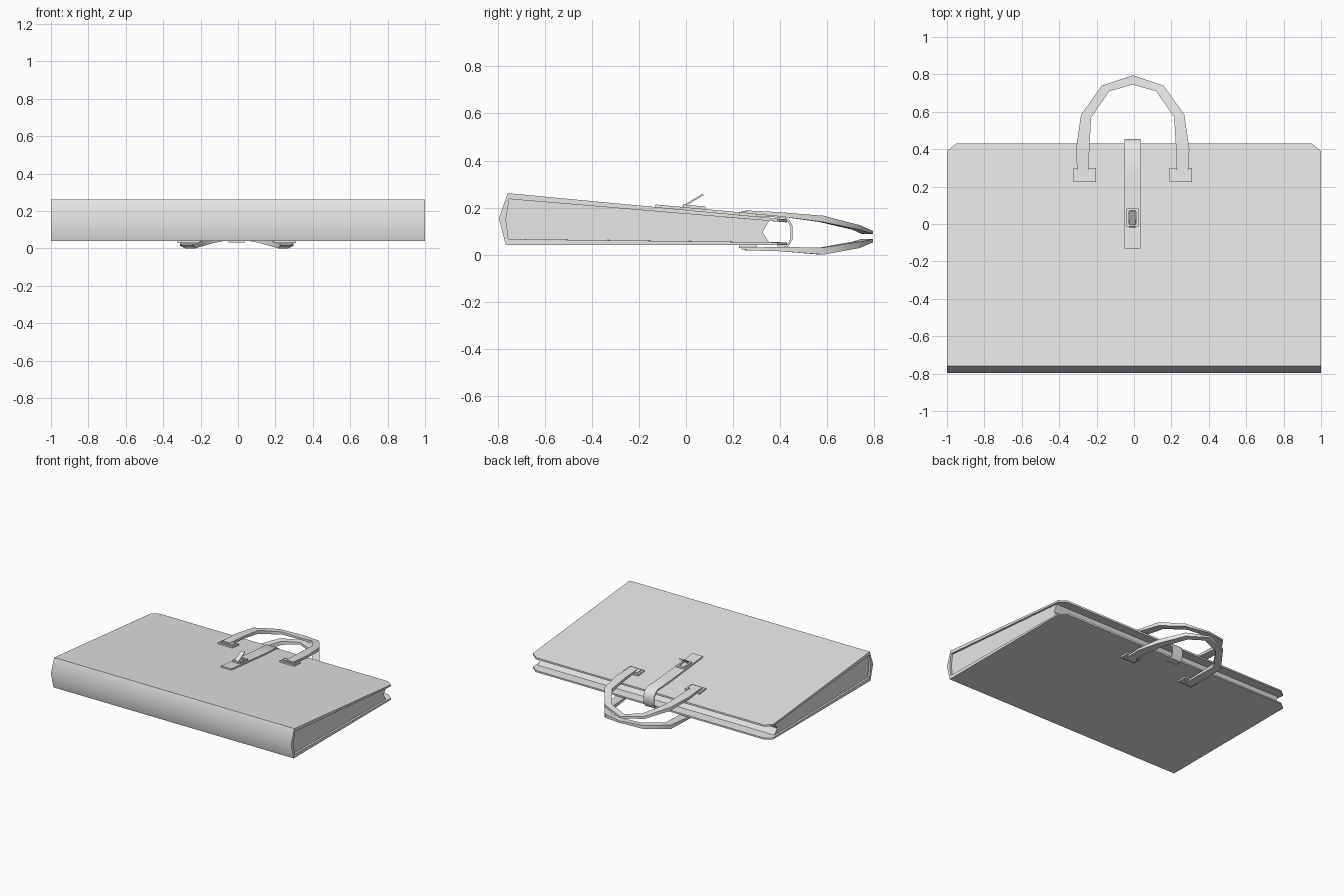
import bpy, bmesh, math

if "Cube" in bpy.data.objects:
    bpy.data.objects.remove(bpy.data.objects["Cube"], do_unlink=True)

grey = bpy.data.materials.new("plain_grey")
grey.use_nodes = True
grey.diffuse_color = (0.8, 0.8, 0.8, 1)
grey.node_tree.nodes["Principled BSDF"].inputs["Base Color"].default_value = (0.8, 0.8, 0.8, 1)


def loft(name, rings):
    """Skin closed rings of points in order and cap both ends."""
    bm = bmesh.new()
    loops = [[bm.verts.new(p) for p in ring] for ring in rings]
    for a, b in zip(loops, loops[1:]):
        for i in range(len(a)):
            j = (i + 1) % len(a)
            bm.faces.new((a[i], a[j], b[j], b[i]))
    bm.faces.new(loops[0])
    bm.faces.new(loops[-1])
    bmesh.ops.recalc_face_normals(bm, faces=bm.faces)
    mesh = bpy.data.meshes.new(name)
    bm.to_mesh(mesh)
    bm.free()
    obj = bpy.data.objects.new(name, mesh)
    bpy.context.collection.objects.link(obj)
    mesh.materials.append(grey)
    bpy.ops.object.select_all(action='DESELECT')
    obj.select_set(True)
    bpy.context.view_layer.objects.active = obj
    bpy.ops.object.shade_smooth_by_angle(angle=math.radians(40))
    return obj


def prism(name, profile, x0, x1):
    return loft(name, [[(x, y, z) for y, z in profile] for x in (x0, x1)])


def lid(y):
    return 0.261 - 0.0937 * (y + 0.758)


def base(y):
    return 0.04


def slab(name, x0, x1, y0, y1, surface, low, high):
    """Thin plate following a cover surface between two offsets."""
    profile = [(y0, surface(y0) + low), (y1, surface(y1) + low),
               (y1, surface(y1) + high), (y0, surface(y0) + high)]
    return prism(name, profile, x0, x1)


# Folded cover: a C-shaped profile with clipped corners at the opening
def cover_section(x, tip):
    return [(x, y, z) for y, z in [
        (tip, lid(tip)), (-0.758, 0.261), (-0.796, 0.155), (-0.766, 0.04),
        (tip, 0.04), (tip, 0.052), (-0.755, 0.066), (-0.766, 0.15),
        (-0.752, 0.236), (tip, lid(tip) - 0.013)]]


loft("cover", [cover_section(x, tip) for x, tip in
               ((-1, 0.39), (-0.95, 0.43), (0.95, 0.43), (1, 0.39))])

# Inner body with a folded-in groove at the opening
prism("gusset_body", [(-0.766, 0.15), (-0.752, 0.237), (0.355, 0.146),
                      (0.325, 0.095), (0.355, 0.051), (-0.755, 0.065)], -0.985, 0.985)

# Closing strap wrapped around the opening
outer = [(-0.13, 0.213), (0.27, 0.176), (0.41, 0.168), (0.44, 0.147),
         (0.454, 0.12), (0.454, 0.066), (0.435, 0.034), (0.39, 0.032)]
inner = [(-0.13, 0.202), (0.27, 0.164), (0.41, 0.157), (0.432, 0.14),
         (0.445, 0.117), (0.445, 0.069), (0.43, 0.041), (0.39, 0.041)]
prism("strap", outer + inner[::-1], -0.05, 0.036)

# Buckle frame built from four bars, with a raised pin
for name, x0, x1, y0, y1 in (("left", 0.012, 0.024, -0.013, 0.083),
                             ("right", -0.04, -0.028, -0.013, 0.083),
                             ("front", -0.028, 0.012, -0.013, 0.003),
                             ("back", -0.028, 0.012, 0.067, 0.083)):
    slab("buckle_bar_" + name, x0, x1, y0, y1, lid, 0.008, 0.022)
prism("buckle_pin", [(-0.02, 0.204), (0.0, 0.207), (0.075, 0.253),
                     (0.07, 0.258)], -0.024, 0.008)

# Handles: half the arch as (outer x, outer y, inner x, inner y), then mirrored
arch = [(0.295, 0.25, 0.235, 0.25), (0.303, 0.40, 0.232, 0.40),
        (0.276, 0.585, 0.222, 0.57), (0.165, 0.74, 0.125, 0.71),
        (0, 0.795, 0, 0.745)]
heights = {
    "top": [(0.188, 0.175), (0.18, 0.162), (0.165, 0.138), (0.125, 0.105), (0.1, 0.088)],
    "bottom": [(0.03, 0.018), (0.032, 0.014), (0.03, 0.0), (0.055, 0.028), (0.066, 0.052)]}
shift = -0.007
for side, levels in heights.items():
    half = list(zip(arch, levels))
    rings = []
    for sign, part in ((-1, half), (1, half[-2::-1])):
        for (ox, oy, ix, iy), (high, low) in part:
            o, i = shift + sign * ox, shift + sign * ix
            rings.append([(o, oy, high), (i, iy, high), (i, iy, low), (o, oy, low)])
    loft(side + "_handle", rings)

    # Stitched patches holding the handle ends
    surface, out = (lid, 1) if side == "top" else (base, -1)
    for label, sign in (("right", -1), ("left", 1)):
        x = shift + sign * 0.256
        slab(f"{side}_patch_{label}", x - 0.06, x + 0.06, 0.225, 0.3,
             surface, -0.002 * out, 0.012 * out)
        slab(f"{side}_patch_inset_{label}", x - 0.046, x + 0.046, 0.237, 0.288,
             surface, 0.011 * out, 0.018 * out)
